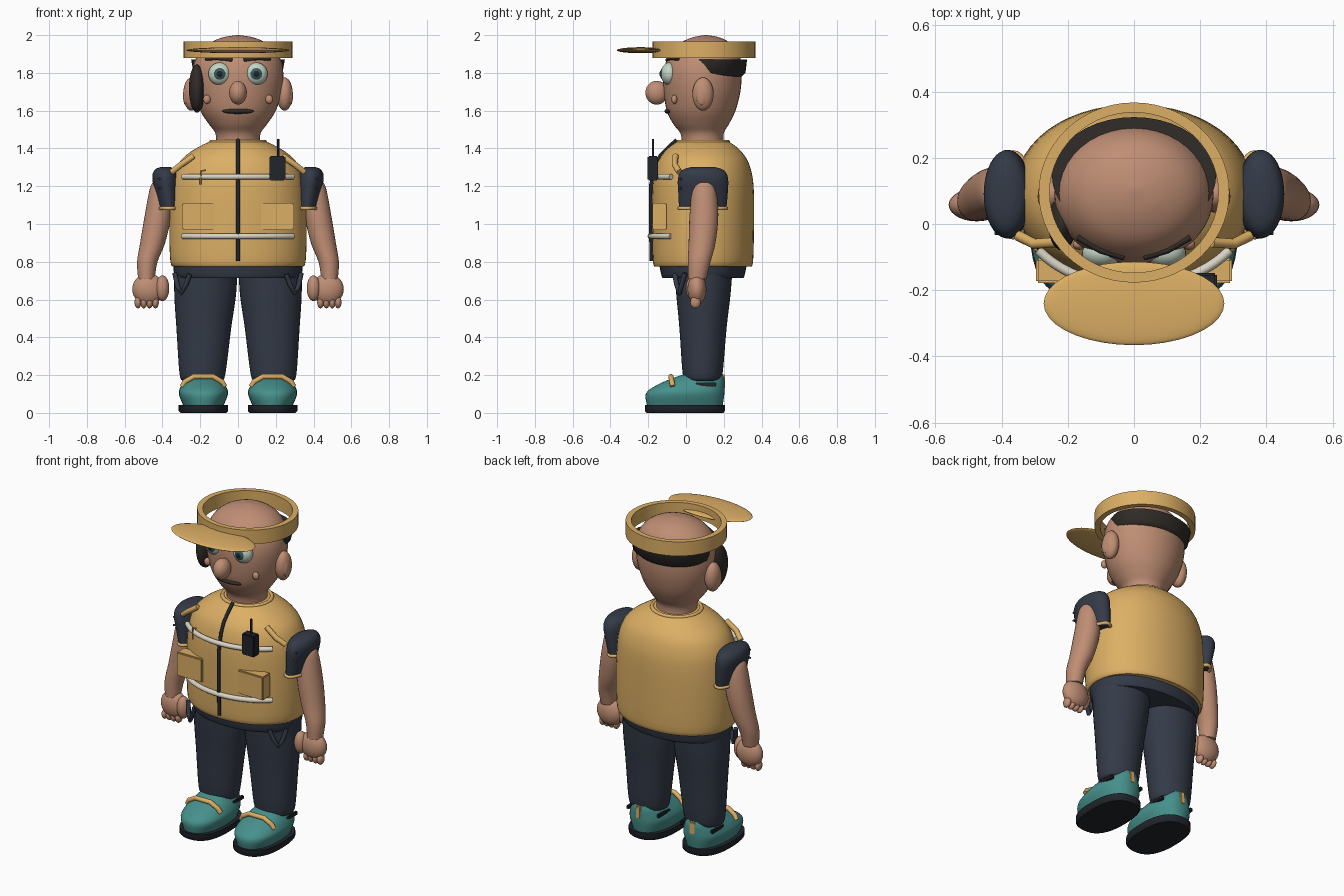
import bpy, bmesh
from math import sin, cos, pi, sqrt, radians
from mathutils import Vector

if "Cube" in bpy.data.objects:
    bpy.data.objects.remove(bpy.data.objects["Cube"])


def material(name, r, g, b):
    m = bpy.data.materials.new(name)
    m.use_nodes = True
    m.diffuse_color = (r, g, b, 1)
    m.node_tree.nodes["Principled BSDF"].inputs["Base Color"].default_value = (r, g, b, 1)
    return m


TAN = material("tan cloth", .72, .43, .13)
SKIN = material("skin", .52, .27, .175)
NAVY = material("navy cloth", .034, .043, .064)
TEAL = material("teal shoe", .062, .28, .26)
BROWN = material("dark brown hair", .03, .025, .021)
SILVER = material("pale strip", .7, .66, .56)
BLACK = material("black trim", .015, .018, .024)
EYE = material("pale eye", .55, .66, .55)
IRIS = material("grey teal iris", .04, .11, .12)


def finish(name, bm, mat, angle=45):
    bmesh.ops.recalc_face_normals(bm, faces=bm.faces)
    me = bpy.data.meshes.new(name)
    bm.to_mesh(me)
    bm.free()
    me.materials.append(mat)
    me.polygons.foreach_set("use_smooth", [True] * len(me.polygons))
    me.set_sharp_from_angle(angle=radians(angle))
    ob = bpy.data.objects.new(name, me)
    bpy.context.collection.objects.link(ob)
    return ob


def smooth_rings(rings, steps=4):
    """Catmull-Rom interpolation between ring parameters."""
    out = []
    for i in range(len(rings) - 1):
        a, b, c, d = (rings[max(0, min(len(rings) - 1, i + k))] for k in (-1, 0, 1, 2))
        for s in range(steps):
            t = s / steps
            out.append([.5 * (2 * q + (r - p) * t + (2 * p - 5 * q + 4 * r - u) * t * t
                              + (3 * q - p - 3 * r + u) * t ** 3)
                        for p, q, r, u in zip(a, b, c, d)])
    return out + [rings[-1]]


def loft(name, rings, mat, n=2, seg=40, smooth=True, hollow=False):
    """Skin of level superellipse rings given as (z, cx, cy, rx, ry)."""
    bm = bmesh.new()
    loops = []
    for z, cx, cy, rx, ry in (smooth_rings(rings) if smooth else rings):
        loop = []
        for k in range(seg):
            c, s = cos(2 * pi * k / seg), sin(2 * pi * k / seg)
            f = (abs(c) ** n + abs(s) ** n) ** (-1 / n)
            loop.append(bm.verts.new((cx + rx * c * f, cy + ry * s * f, z)))
        loops.append(loop)
    pairs = list(zip(loops, loops[1:]))
    if hollow:
        pairs.append((loops[-1], loops[0]))
    else:
        bm.faces.new(loops[0])
        bm.faces.new(loops[-1])
    for a, b in pairs:
        for k in range(seg):
            j = (k + 1) % seg
            bm.faces.new((a[k], a[j], b[j], b[k]))
    return finish(name, bm, mat)


def ball(name, at, r, mat, seg=28):
    bm = bmesh.new()
    bmesh.ops.create_uvsphere(bm, u_segments=seg, v_segments=seg // 2, radius=1)
    bmesh.ops.scale(bm, vec=r, verts=bm.verts)
    bmesh.ops.translate(bm, vec=at, verts=bm.verts)
    return finish(name, bm, mat, 60)


def box(name, at, size, mat, bevel=.006):
    bm = bmesh.new()
    bmesh.ops.create_cube(bm, size=1)
    bmesh.ops.scale(bm, vec=size, verts=bm.verts)
    bmesh.ops.translate(bm, vec=at, verts=bm.verts)
    bmesh.ops.bevel(bm, geom=bm.edges[:], offset=bevel, segments=2, affect='EDGES')
    return finish(name, bm, mat, 30)


def tube(name, pts, r, mat, cyclic=False):
    cu = bpy.data.curves.new(name, 'CURVE')
    cu.dimensions = '3D'
    cu.bevel_depth, cu.bevel_resolution, cu.use_fill_caps = r, 3, True
    sp = cu.splines.new('POLY')
    sp.points.add(len(pts) - 1)
    sp.use_cyclic_u = cyclic
    for p, q in zip(sp.points, pts):
        p.co = (*q, 1)
    temp = bpy.data.objects.new(name, cu)
    bm = bmesh.new()
    me = bpy.data.meshes.new_from_object(temp)
    bm.from_mesh(me)
    bpy.data.objects.remove(temp)
    return finish(name, bm, mat)


def ellipse(cx, cy, z, rx, ry, count=32):
    return [(cx + rx * cos(2 * pi * k / count), cy + ry * sin(2 * pi * k / count), z)
            for k in range(count)]


def chest_y(x):
    return .09 - .275 * sqrt(1 - (x / .362) ** 2)


# Torso
loft("vest", [(.775, 0, .09, .335, .25), (.8, 0, .09, .358, .265), (1, 0, .09, .363, .27),
              (1.2, 0, .09, .352, .268), (1.3, 0, .09, .325, .25), (1.36, 0, .09, .28, .222),
              (1.41, 0, .09, .205, .175), (1.44, 0, .09, .14, .13)], TAN, n=2.1, seg=56)
tube("collar", ellipse(0, .09, 1.435, .142, .132), .011, TAN, True)
loft("hips", [(.715, 0, .09, .325, .215), (.735, 0, .09, .338, .222), (.8, 0, .09, .345, .235)], NAVY, n=2.1)
tube("zipper", [(0, -.183, .805), (0, -.187, 1), (0, -.187, 1.2), (0, -.167, 1.3),
                (0, -.138, 1.36), (0, -.09, 1.41), (0, -.05, 1.445)], .01, BLACK)
for z in (.935, 1.25):
    tube("reflective_strip", [(x, chest_y(x) - .004, z) for x in
                              [-.29 + .58 * k / 24 for k in range(25)]], .015, SILVER)
box("radio", (.208, -.175, 1.295), (.085, .055, .13), BLACK)
tube("radio_antenna", [(.213, -.175, 1.34), (.213, -.175, 1.45)], .006, BLACK)
tube("vest_clip", [(-.17, -.165, 1.285), (-.198, -.158, 1.28), (-.198, -.158, 1.21)], .005, TAN)

# Head
loft("head", [(1.42, 0, .09, .115, .11), (1.48, 0, .085, .12, .115), (1.53, 0, .08, .155, .148),
              (1.6, 0, .08, .2, .182), (1.7, 0, .085, .232, .203), (1.8, 0, .088, .24, .207),
              (1.88, 0, .095, .222, .192), (1.945, 0, .1, .17, .15), (1.985, 0, .105, .09, .08),
              (2, 0, .105, .008, .008)], SKIN)
loft("hair_band", [(1.775, 0, .14, .2, .15), (1.8, 0, .14, .235, .175), (1.87, 0, .145, .248, .178)],
     BROWN, smooth=False)
ball("side_hair", (-.217, .005, 1.717), (.043, .085, .128), BROWN)
ball("nose", (0, -.155, 1.695), (.047, .06, .063), SKIN)
ball("moustache", (0, -.092, 1.597), (.085, .022, .014), BROWN)
for s in (-1, 1):
    ball("ear", (s * .247, .09, 1.688), (.043, .056, .088), SKIN)
    ball("inner_ear", (s * .277, .083, 1.68), (.014, .03, .052), SKIN)
    ball("cheek_bump", (s * .165, -.062, 1.66), (.02, .016, .024), SKIN)
    ball("eyeball", (s * .097, -.088, 1.795), (.06, .045, .06), EYE)
    ball("iris", (s * .097, -.115, 1.795), (.036, .022, .036), IRIS)
    ball("pupil", (s * .097, -.125, 1.795), (.02, .016, .02), BLACK)
    tube("eyebrow", [(s * .03, -.1, 1.868), (s * .1, -.08, 1.877), (s * .17, -.04, 1.875)], .01, BROWN)

# Cap: open band and flat brim
loft("cap_band", [(1.88, 0, .095, .288, .272), (1.967, 0, .095, .288, .272),
                  (1.967, 0, .095, .255, .242), (1.88, 0, .095, .255, .242)],
     TAN, seg=56, smooth=False, hollow=True)
ball("cap_brim", (0, -.24, 1.92), (.273, .126, .016), TAN, 36)

# Limbs and paired details
for s in (-1, 1):
    loft("arm", [(1.235, s * .405, .095, .025, .03), (1.2, s * .41, .095, .053, .06),
                 (1.05, s * .423, .095, .07, .076), (.9, s * .452, .085, .066, .071),
                 (.8, s * .48, .07, .054, .06), (.71, s * .485, .06, .044, .048)], SKIN, seg=28)
    loft("sleeve", [(1.08, s * .365, .088, .052, .125), (1.15, s * .373, .09, .061, .13),
                    (1.24, s * .384, .09, .07, .133), (1.285, s * .385, .09, .057, .11),
                    (1.302, s * .385, .09, .025, .06)], NAVY)
    tube("sleeve_cuff", ellipse(s * .365, .088, 1.083, .052, .125), .01, TAN, True)
    for z in (1.2, 1.25):
        tube("sleeve_fold", [(s * .365, -.028, z), (s * .42, -.027, z - .012)], .006, NAVY)
    tube("shoulder_strap", [(s * .35, -.035, 1.275), (s * .3, -.06, 1.315), (s * .235, -.055, 1.36)],
         .016, TAN)
    box("chest_pocket", (s * .208, -.14, 1.04), (.175, .075, .145), TAN)

    ball("palm", (s * .475, .058, .655), (.085, .05, .083), SKIN)
    ball("thumb", (s * .4, .04, .66), (.036, .04, .068), SKIN)
    for k in range(4):
        ball("finger", (s * (.437 + .031 * k), .05, .585), (.018, .028, .032), SKIN, 16)

    loft("trouser_leg", [(.17, s * .188, .088, .105, .09), (.21, s * .188, .088, .122, .106),
                         (.45, s * .181, .09, .145, .125), (.62, s * .174, .092, .163, .143),
                         (.77, s * .17, .092, .168, .155)], NAVY)
    tube("trouser_pocket", [(s * .335, -.005, .74), (s * .32, -.025, .67), (s * .3, -.035, .635),
                            (s * .275, -.05, .68), (s * .255, -.06, .735)], .013, NAVY)

    # Shoes
    x = s * .183
    loft("sole", [(0, x, -.006, .122, .203), (.01, x, -.006, .131, .212),
                  (.042, x, -.006, .131, .212)], BLACK, n=2.5, smooth=False)
    loft("shoe", [(.035, x, -.006, .105, .2), (.1, x, -.005, .13, .208), (.14, x, .018, .12, .186),
                  (.178, x, .058, .096, .145), (.203, x, .09, .078, .105)], TEAL, n=2.3)
    tube("shoe_strap", [(x - .112, -.07, .14), (x - .098, -.075, .165), (x - .05, -.08, .193),
                        (x + .05, -.08, .193), (x + .098, -.075, .165), (x + .112, -.07, .14)],
         .014, TAN)
    box("heel_tab", (x, .195, .165), (.032, .025, .075), TAN, .004)
    for t in (-1, 1):
        box("shoe_side_patch", (x + t * .104, .105, .15), (.02, .11, .022), BLACK, .004)
